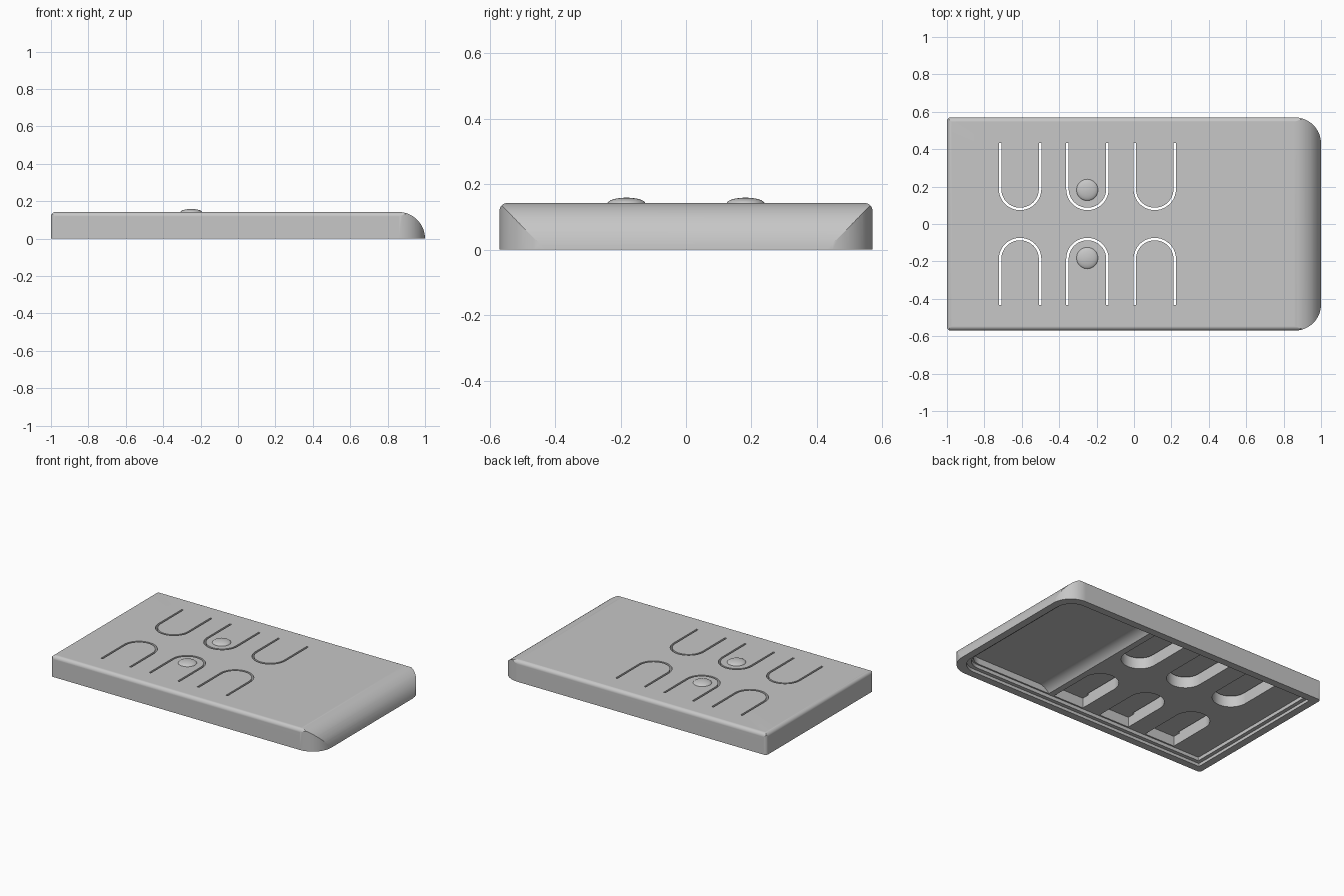
import bpy, bmesh, math
from mathutils import Vector

if "Cube" in bpy.data.objects:
    bpy.data.objects.remove(bpy.data.objects["Cube"])

gray = bpy.data.materials.new("light gray plastic")
gray.use_nodes = True
COLOR = (0.57, 0.57, 0.57, 1)
gray.diffuse_color = COLOR
gray.node_tree.nodes["Principled BSDF"].inputs["Base Color"].default_value = COLOR


def arc(cx, cy, r, start, end, steps=12):
    """Points on a circular arc, angles in degrees."""
    angles = [math.radians(start + (end - start) * i / steps) for i in range(steps + 1)]
    return [(cx + r * math.cos(a), cy + r * math.sin(a)) for a in angles]


def prism(name, outline, axis, lo, hi):
    """Extrude a 2D outline along the x, y or z axis."""
    place = {"x": lambda p, d: (d, p[0], p[1]),
             "y": lambda p, d: (p[0], d, p[1]),
             "z": lambda p, d: (p[0], p[1], d)}[axis]
    bm = bmesh.new()
    face = bm.faces.new([bm.verts.new(place(p, lo)) for p in outline])
    new = bmesh.ops.extrude_face_region(bm, geom=[face])["geom"]
    shift = Vector(place((0, 0), hi - lo))
    bmesh.ops.translate(bm, vec=shift, verts=[v for v in new if isinstance(v, bmesh.types.BMVert)])
    bmesh.ops.recalc_face_normals(bm, faces=bm.faces)
    mesh = bpy.data.meshes.new(name)
    bm.to_mesh(mesh)
    bm.free()
    mesh.materials.append(gray)
    obj = bpy.data.objects.new(name, mesh)
    bpy.context.collection.objects.link(obj)
    return obj


def combine(target, tool, operation):
    """Apply a boolean and discard the tool."""
    mod = target.modifiers.new("cut", "BOOLEAN")
    mod.operation, mod.solver, mod.object = operation, "EXACT", tool
    bpy.context.view_layer.objects.active = target
    bpy.ops.object.modifier_apply(modifier=mod.name)
    bpy.data.objects.remove(tool)


def smooth(obj, degrees):
    """Smooth shading that keeps edges sharp and flat faces flat."""
    bpy.ops.object.select_all(action="DESELECT")
    obj.select_set(True)
    bpy.context.view_layer.objects.active = obj
    bpy.ops.object.shade_smooth_by_angle(angle=math.radians(degrees))
    obj.modifiers.new("flat_faces", "WEIGHTED_NORMAL").keep_sharp = True


W, H, R = 0.57, 0.143, 0.14     # half width, height, end radius
EDGE = 0.025                    # small edge rounding


def plan(inset, back_radius):
    """Plan outline with two large corners at the rounded end."""
    w, x, r = W - inset, 1 - inset, R - inset * 0.5
    b = back_radius
    return (arc(x - r, -w + r, r, -90, 0) + arc(x - r, w - r, r, 0, 90)
            + arc(-x + b, w - b, b, 90, 180, 8) + arc(-x + b, -w + b, b, 180, 270, 8))


# Outer shell: side profile crossed with plan and end profile
side = [(-1, 0), (1, 0)] + arc(1 - H, 0, H, 0, 90, 16)[1:] + arc(-1 + EDGE, H - EDGE, EDGE, 90, 180, 8)
cover = prism("cover", side, "y", -0.7, 0.7)
combine(cover, prism("plan_tool", plan(0, 0.02), "z", -0.1, 0.3), "INTERSECT")
end = ([(-W, -0.1), (W, -0.1)] + arc(W - EDGE, H - EDGE, EDGE, 0, 90, 8)
       + arc(-W + EDGE, H - EDGE, EDGE, 90, 180, 8))
combine(cover, prism("end_tool", end, "x", -1.2, 1.2), "INTERSECT")

# Stepped rim and shallow underside recess
combine(cover, prism("rim_tool", plan(0.05, 0.005), "z", -0.1, 0.02), "DIFFERENCE")
combine(cover, prism("recess_tool", plan(0.075, 0.005), "z", -0.1, 0.043), "DIFFERENCE")

# Compartment with a softly coved inner wall
cove = [(0.264, -0.1), (1, -0.1), (1, 0.085)] + arc(0.348, -0.015, 0.1, 90, 147, 10)
compartment = prism("compartment_tool", cove, "y", -0.7, 0.7)
combine(compartment, prism("compartment_plan", plan(0.085, 0.005), "z", -0.2, 0.3), "INTERSECT")
combine(cover, compartment, "DIFFERENCE")


# Spring tabs: pocket below, open slot around the thin tongue
def tongue(x, sign, radius, outer_y):
    pts = [(x + radius, outer_y)] + arc(x, 0.1875, radius, 0, -180, 20) + [(x - radius, outer_y)]
    return [(px, sign * py) for px, py in pts]


for sign in (1, -1):
    root = [(-1, sign * 0.432), (1, sign * 0.432), (1, sign * 0.7), (-1, sign * 0.7)]
    for x in (-0.609, -0.249, 0.111):
        pocket = prism("pocket_tool", tongue(x, sign, 0.1135, 0.485), "z", -0.1, 0.2)
        combine(pocket, prism("tongue_tool", tongue(x, sign, 0.1005, 0.6), "z", 0.11, 0.3), "DIFFERENCE")
        combine(pocket, prism("root_tool", root, "z", 0.11, 0.3), "DIFFERENCE")
        combine(cover, pocket, "DIFFERENCE")
smooth(cover, 14)

# Domed push buttons on the middle tabs
for sign, name in ((1, "back_button"), (-1, "front_button")):
    bpy.ops.mesh.primitive_uv_sphere_add(segments=32, ring_count=16, radius=1,
                                         location=(-0.25, sign * 0.182, H - 0.002))
    button = bpy.context.object
    button.name = name
    button.scale = (0.058, 0.058, 0.018)
    button.data.materials.append(gray)
    smooth(button, 30)
